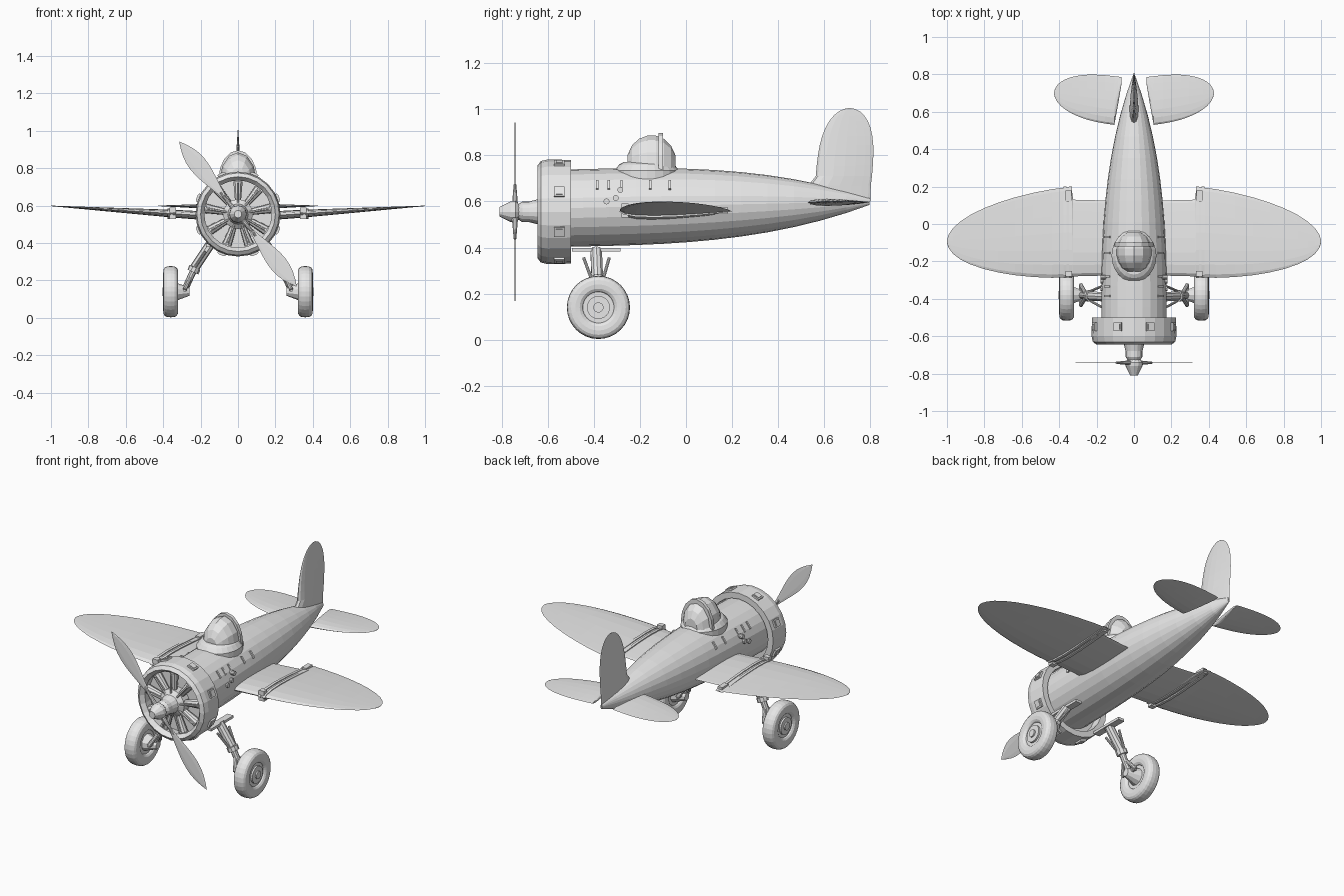
import bpy, bmesh
from math import sin, cos, pi, sqrt, radians, copysign
from mathutils import Matrix, Vector

if "Cube" in bpy.data.objects:
    bpy.data.objects.remove(bpy.data.objects["Cube"], do_unlink=True)

COLOUR = (0.8, 0.8, 0.8, 1)
grey = bpy.data.materials.new("plain_grey")
grey.use_nodes = True
grey.diffuse_color = COLOUR
grey.node_tree.nodes["Principled BSDF"].inputs["Base Color"].default_value = COLOUR

ENGINE = Vector((0, -0.6, 0.555))
WHEEL = Vector((0.36, -0.38, 0.14))


def finish(name, bm, mirror=False):
    bmesh.ops.recalc_face_normals(bm, faces=bm.faces)
    mesh = bpy.data.meshes.new(name)
    bm.to_mesh(mesh)
    bm.free()
    mesh.materials.append(grey)
    part = bpy.data.objects.new(name, mesh)
    bpy.context.collection.objects.link(part)
    if mirror:
        part.modifiers.new("Mirror", 'MIRROR').use_mirror_merge = False


def loft(name, rings, mirror=False, loop=False):
    """Skin a row of equal rings; cap the ends, or join last to first."""
    bm = bmesh.new()
    rows = [[bm.verts.new(point) for point in ring] for ring in rings]
    pairs = list(zip(rows, rows[1:]))
    if loop:
        pairs.append((rows[-1], rows[0]))
    else:
        bm.faces.new(rows[0])
        bm.faces.new(rows[-1])
    for a, b in pairs:
        for i in range(len(a)):
            bm.faces.new((a[i - 1], a[i], b[i], b[i - 1]))
    finish(name, bm, mirror)


def angles(count):
    return [2 * pi * i / count for i in range(count)]


def oval(y, z, half_width, half_height, sides=24):
    return [(half_width * cos(a), y, z + half_height * sin(a)) for a in angles(sides)]


def turned(name, profile, sides=24, loop=False):
    """Turn (y, radius) pairs about the engine line."""
    loft(name, [oval(y, ENGINE.z, r, r, sides) for y, r in profile], loop=loop)


def rod(name, start, end, radius, end_radius=None, sides=10, mirror=True):
    start, end = Vector(start), Vector(end)
    line = end - start
    place = Matrix.Translation((start + end) / 2) @ line.to_track_quat('Z', 'Y').to_matrix().to_4x4()
    bm = bmesh.new()
    bmesh.ops.create_cone(bm, cap_ends=True, segments=sides, radius1=radius,
                          radius2=end_radius or radius, depth=line.length, matrix=place)
    finish(name, bm, mirror)


def box(name, centre, size, roll=0, mirror=True):
    place = Matrix.Translation(centre) @ Matrix.Rotation(roll, 4, 'Y') @ Matrix.Diagonal((*size, 1))
    bm = bmesh.new()
    bmesh.ops.create_cube(bm, size=1, matrix=place)
    finish(name, bm, mirror)


def section(middle, half_chord, thick):
    """Aerofoil outline as (y, offset) pairs, fuller towards the front."""
    return [(middle - half_chord * cos(a), thick * sin(a) * (5 + 3 * cos(a)) / 12)
            for a in angles(16)]


def round_tip(start, length, half_chord, middle, sweep, power, thick):
    """Stations (distance, middle, half chord, thickness) out to a rounded tip."""
    stations = []
    for i in range(11):
        u = min(sin(i * pi / 20), 0.999)
        stations.append((start + length * u, middle + sweep * u,
                         half_chord * sqrt(1 - u ** power), thick * (1 - u) + 0.003))
    return stations


def span(name, stations, height, rise=0):
    loft(name, [[(x, y, height + rise * x + up) for y, up in section(mid, half, thick)]
                for x, mid, half, thick in stations], mirror=True)


# Fuselage tapering to a knife edge at the tail
hull = []
for i in range(13):
    t = min(i / 12, 0.99)
    taper = 1 - t ** 3
    hull.append(oval(1.37 * t - 0.56, 0.57 + 0.03 * t, 0.175 * taper, 0.167 * taper + 0.01 * t))
loft("fuselage", hull)

# Hollow cowl with raised hatches
turned("cowl", [(-0.5, 0.225), (-0.6, 0.227), (-0.63, 0.22), (-0.645, 0.2), (-0.62, 0.18),
                (-0.5, 0.19)], loop=True)
for a in angles(8):
    turn = a + pi / 8
    out = Vector((sin(turn), 0, cos(turn)))
    seat = ENGINE + Vector((0, 0.05, 0))
    box("cowl_hatch", seat + out * 0.225, (0.045, 0.045, 0.018), turn, False)
    box("cowl_hatch_lid", seat + out * 0.235, (0.03, 0.03, 0.005), turn, False)

# Radial engine
turned("engine_plate", [(-0.55, 0.185), (-0.57, 0.185)])
turned("engine_case", [(-0.55, 0.08), (-0.62, 0.08), (-0.64, 0.055), (-0.68, 0.045),
                       (-0.71, 0.045), (-0.74, 0.025)], sides=16)
for a in angles(9):
    out = Vector((sin(a), 0, cos(a)))
    front = ENGINE - Vector((0, 0.03, 0))
    rod("engine_cylinder", ENGINE + out * 0.06, ENGINE + out * 0.175, 0.016, 0.026, mirror=False)
    rod("push_rod", front + out * 0.05, front + out * 0.165, 0.006, sides=6, mirror=False)

# Spinner and two leaf-shaped propeller blades
turned("spinner", [(-0.72, 0.03), (-0.74, 0.047), (-0.76, 0.045), (-0.81, 0.02)], sides=12)
for half_turn in (0, pi):
    place = (Matrix.Translation((0, -0.742, ENGINE.z))
             @ Matrix.Rotation(half_turn - radians(39), 4, 'Y'))
    leaf = []
    for i in range(1, 14):
        t = min(i / 13, 0.995)
        wide = 0.048 * sin(pi * t ** 1.8)
        leaf.append([place @ Vector((wide * cos(a), 0.002 * sin(a), t / 2)) for a in angles(6)])
    loft("propeller_blade", leaf)
    rod("blade_root", place.translation, place @ Vector((0, 0, 0.15)), 0.016, 0.006, mirror=False)

# Wings: narrow root, wider rounded outer panel, folding joint
root = [(0.13, -0.075, 0.2, 0.05), (0.325, -0.075, 0.205, 0.045)]
span("wing", root + round_tip(0.335, 0.665, 0.242, -0.043, -0.05, 1.7, 0.042), 0.535, 0.064)
for joint in (0.34, 0.37):
    span("wing_fold_rib", [(joint + side, -0.045, 0.245, 0.057) for side in (-0.008, 0.008)], 0.557)
box("wing_hinge", (0.35, 0.15, 0.56), (0.03, 0.06, 0.03))
box("wing_lock", (0.35, -0.265, 0.56), (0.035, 0.03, 0.06))

# Tailplane, set off from the body by a slanted gap
root = [(0.068, 0.763, 0.022, 0.012), (0.085, 0.714, 0.074, 0.024)]
span("tailplane", root + round_tip(0.105, 0.322, 0.13, 0.66, 0.04, 2.4, 0.03), 0.595, 0.01)

# Fin flaring at its foot
foot = [(0.6, 0.665, 0.135, 0.05), (0.67, 0.667, 0.135, 0.05)]
loft("fin", [[(side, y, z) for y, side in section(mid, half, thick)]
             for z, mid, half, thick in foot + round_tip(0.71, 0.295, 0.122, 0.685, 0.025, 3, 0.042)])

# Cockpit fairing, faceted canopy and hoop
loft("cockpit_fairing", [[((0.12 - inset) * cos(a), (0.14 - inset) * sin(a) - 0.17, z) for a in angles(24)]
                         for z, inset in ((0.68, 0), (0.735, 0), (0.76, 0.02), (0.77, 0.04))])
canopy = []
for i in range(1, 9):
    a = i * pi / 9
    swell = sin(a) ** 0.8
    canopy.append(oval(-0.15 - 0.11 * cos(a), 0.74, 0.098 * swell, 0.147 * swell, 12))
loft("canopy", canopy)
loft("canopy_hoop", [oval(y, 0.74, 0.104, 0.156, 16) for y in (-0.12, -0.1)])

# Side louvres and exhaust stubs
for y in (-0.385, -0.335, -0.28, -0.155, -0.07):
    box("side_louvre", (0.14, y, 0.67), (0.014, 0.01, 0.045), radians(-38))
for y, z in ((-0.345, 0.6), (-0.305, 0.615), (-0.285, 0.65)):
    rod("exhaust_stub", (0.14, y, z), (0.18, y, z), 0.013)

# Tyre with a squarish rounded section
tyre = []
for a in angles(16):
    x, r = [copysign(abs(v) ** 0.7, v) for v in (cos(a), sin(a))]
    tyre.append([(WHEEL.x + 0.04 * x, WHEEL.y + (0.1 + 0.037 * r) * cos(b),
                  WHEEL.z + (0.1 + 0.037 * r) * sin(b)) for b in angles(32)])
loft("tyre", tyre, mirror=True, loop=True)

# Stepped wheel discs and axle
inner = WHEEL - Vector((0.025, 0, 0))
for radius, reach in ((0.08, 0.025), (0.05, 0.035), (0.022, 0.043)):
    rod("wheel_disc", inner, WHEEL + Vector((reach, 0, 0)), radius, sides=24)
rod("axle_hub", WHEEL - Vector((0.1, 0, 0)), inner, 0.022, 0.05)

# Landing gear legs
top, knee, ankle = Vector((0.15, -0.39, 0.39)), Vector((0.23, -0.385, 0.27)), Vector((0.285, -0.38, 0.15))
box("leg_plate", top, (0.04, 0.21, 0.015))
rod("upper_leg", top, knee, 0.026)
rod("lower_leg", knee, ankle, 0.018)
rod("leg_collar", knee, knee.lerp(ankle, 0.2), 0.032)
for side in (-1, 1):
    spread = Vector((0, 0.055 * side, 0))
    rod("leg_fork", knee.lerp(ankle, 0.4), ankle + spread, 0.011)
    rod("torque_link", top.lerp(knee, 0.3) + spread, knee + spread / 2, 0.007)
    rod("cross_pin", ankle, ankle + spread, 0.01)
